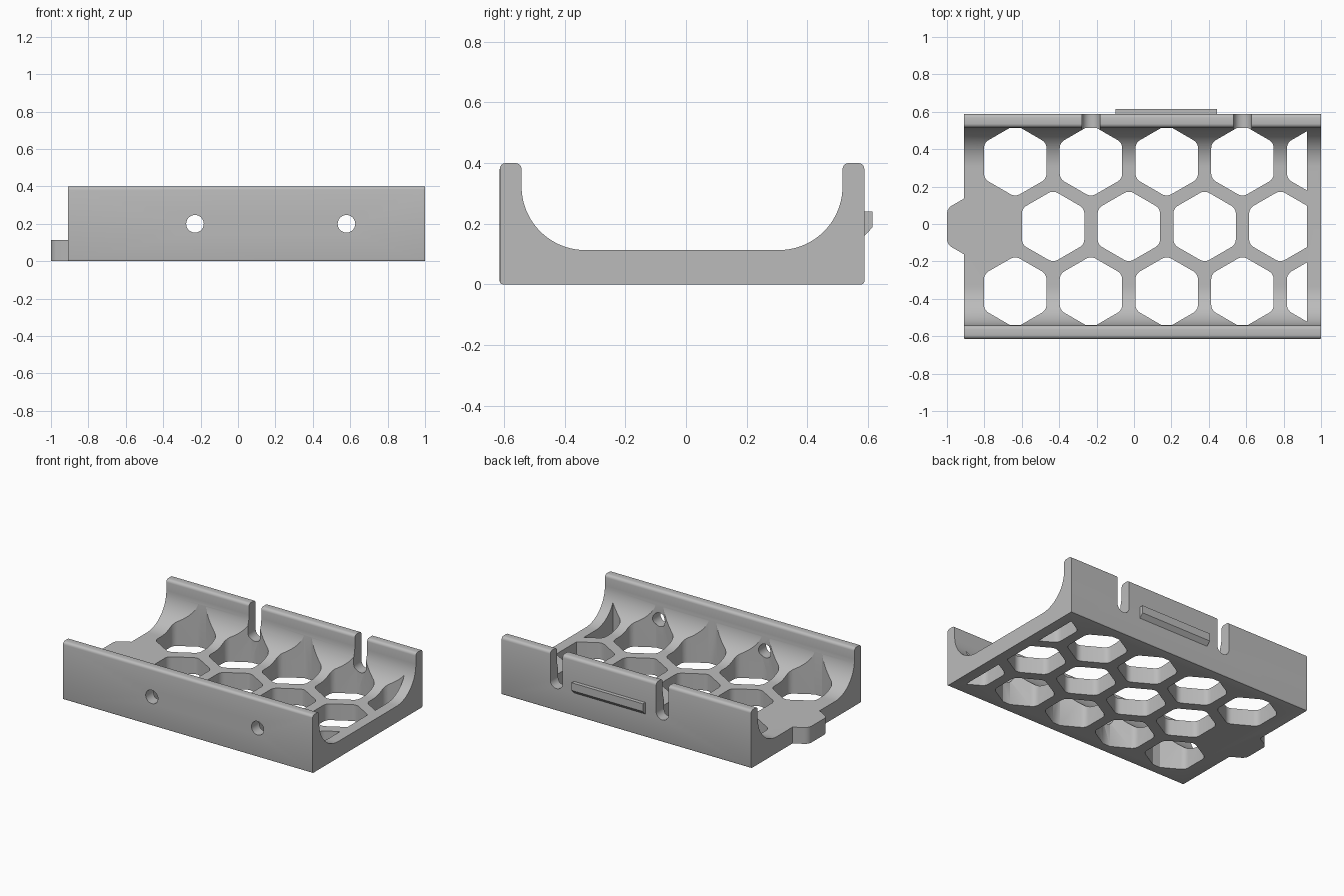
import bpy, bmesh, math
from mathutils import Vector

cube = bpy.data.objects.get("Cube")
if cube:
    bpy.data.objects.remove(cube, do_unlink=True)

grey = bpy.data.materials.new("plain grey")
grey.use_nodes = True
grey.diffuse_color = (0.5, 0.5, 0.5, 1)
grey.node_tree.nodes["Principled BSDF"].inputs["Base Color"].default_value = (0.5, 0.5, 0.5, 1)

MID = -0.013                      # y of the tray's centre line
LEFT, RIGHT = -0.91, 1.0
HALF, INNER = 0.601, 0.529        # outer and inner half widths
HEIGHT, FLOOR, FILLET = 0.4, 0.113, 0.21
PITCH, HEX_R, HEX_ROUND = 0.405, 0.193, 0.05
SLOT_X, SLOT_Z, SLOT_R = (-0.23, 0.58), 0.2, 0.047


def arc(cx, cy, r, start, end, n):
    steps = [math.radians(start + (end - start) * i / n) for i in range(n + 1)]
    return [(cx + r * math.cos(a), cy + r * math.sin(a)) for a in steps]


def prism(bm, points, direction, clips=()):
    """Extrude a flat outline of 3D points, trimmed by (point, normal) planes."""
    part = bmesh.new()
    part.faces.new([part.verts.new(p) for p in points])
    for co, no in clips:
        bmesh.ops.bisect_plane(part, geom=part.verts[:] + part.edges[:] + part.faces[:],
                               plane_co=co, plane_no=no, clear_outer=True)
    out = bmesh.ops.extrude_face_region(part, geom=part.faces[:])["geom"]
    bmesh.ops.translate(part, vec=direction,
                        verts=[v for v in out if isinstance(v, bmesh.types.BMVert)])
    bmesh.ops.recalc_face_normals(part, faces=part.faces[:])
    mesh = bpy.data.meshes.new("part")
    part.to_mesh(mesh)
    part.free()
    bm.from_mesh(mesh)
    bpy.data.meshes.remove(mesh)


def make_object(name, bm):
    mesh = bpy.data.meshes.new(name)
    bm.to_mesh(mesh)
    bm.free()
    mesh.materials.append(grey)
    obj = bpy.data.objects.new(name, mesh)
    bpy.context.collection.objects.link(obj)
    return obj


def boolean(obj, tool, operation):
    mod = obj.modifiers.new(tool.name, 'BOOLEAN')
    mod.operation, mod.solver, mod.object = operation, 'EXACT', tool
    graph = bpy.context.evaluated_depsgraph_get()
    result = bpy.data.meshes.new_from_object(obj.evaluated_get(graph))
    obj.modifiers.clear()
    obj.data = result
    bpy.data.objects.remove(tool, do_unlink=True)


def hexagon(cx, cy, z):
    """Pointed-top hexagon with rounded corners."""
    points, reach = [], HEX_R - HEX_ROUND / math.cos(math.radians(30))
    for k in range(6):
        a = 30 + 60 * k
        points += arc(cx + reach * math.cos(math.radians(a)),
                      cy + reach * math.sin(math.radians(a)), HEX_ROUND, a - 30, a + 30, 5)
    return [(x, y, z) for x, y in points]


# Tray: U-shaped section with filleted inside corners, swept along x
top, low = 0.02, 0.01
half = arc(INNER - FILLET, FLOOR + FILLET, FILLET, -90, 0, 20)
half += arc(INNER + top, HEIGHT - top, top, 180, 90, 4)
half += arc(HALF - top, HEIGHT - top, top, 90, 0, 4)
half += arc(HALF - low, low, low, 0, -90, 3)
section = half + [(-y, z) for y, z in reversed(half)]
bm = bmesh.new()
prism(bm, [(LEFT, y + MID, z) for y, z in section], (RIGHT - LEFT, 0, 0))
# Chamfer on the upright ends of the front face
front = MID - HALF
ends = [e for e in bm.edges if all(v.co.y < front + 0.001 for v in e.verts)
        and abs(e.verts[0].co.x - e.verts[1].co.x) < 0.001]
bmesh.ops.bevel(bm, geom=ends, offset=0.012, segments=2, affect='EDGES', profile=0.5)
tray = make_object("tray", bm)

# End tab: part of one more cell in the middle row
bm = bmesh.new()
tab_x = 0.58 - 3.5 * PITCH
prism(bm, hexagon(tab_x + 0.005, MID, 0), (0, 0, FLOOR), [((LEFT + 0.03, 0, 0), (1, 0, 0))])
boolean(tray, make_object("end_tab", bm), 'UNION')

# Honeycomb openings through the floor and fillets
bm = bmesh.new()
inset = INNER - 0.002
limits = [((0.925, 0, 0), (1, 0, 0)), ((0, MID + inset, 0), (0, 1, 0)),
          ((0, MID - inset, 0), (0, -1, 0))]
row_step = PITCH * math.cos(math.radians(30))
for row in (-1, 0, 1):
    first = -0.635 if row else -0.635 + PITCH / 2
    for i in range(5 if row else 4):
        prism(bm, hexagon(first + i * PITCH, MID + row * row_step, -0.1), (0, 0, 0.8), limits)
boolean(tray, make_object("honeycomb_cutter", bm), 'DIFFERENCE')

# Round holes in the front wall, open slots in the back wall
bm = bmesh.new()
for x in SLOT_X:
    ring = arc(x, SLOT_Z, SLOT_R, 0, 360, 32)[:-1]
    prism(bm, [(px, -0.8, pz) for px, pz in ring], (0, 0.5, 0))
    slot = arc(x, SLOT_Z, SLOT_R, 180, 360, 16) + [(x + SLOT_R, 0.6), (x - SLOT_R, 0.6)]
    prism(bm, [(px, 0.3, pz) for px, pz in slot], (0, 0.5, 0))
boolean(tray, make_object("hole_and_slot_cutter", bm), 'DIFFERENCE')

# Catch ridge on the back wall, sloped underneath
bm = bmesh.new()
back = MID + HALF
ridge = [(back - 0.01, 0.16), (back, 0.16), (0.614, 0.187), (0.614, 0.24), (back - 0.01, 0.24)]
prism(bm, [(-0.1, y, z) for y, z in ridge], (0.545, 0, 0))
make_object("catch_ridge", bm)

# Smooth the curves and keep the corners sharp
bpy.ops.object.select_all(action='DESELECT')
tray.select_set(True)
bpy.context.view_layer.objects.active = tray
bpy.ops.object.shade_smooth_by_angle(angle=math.radians(30))
